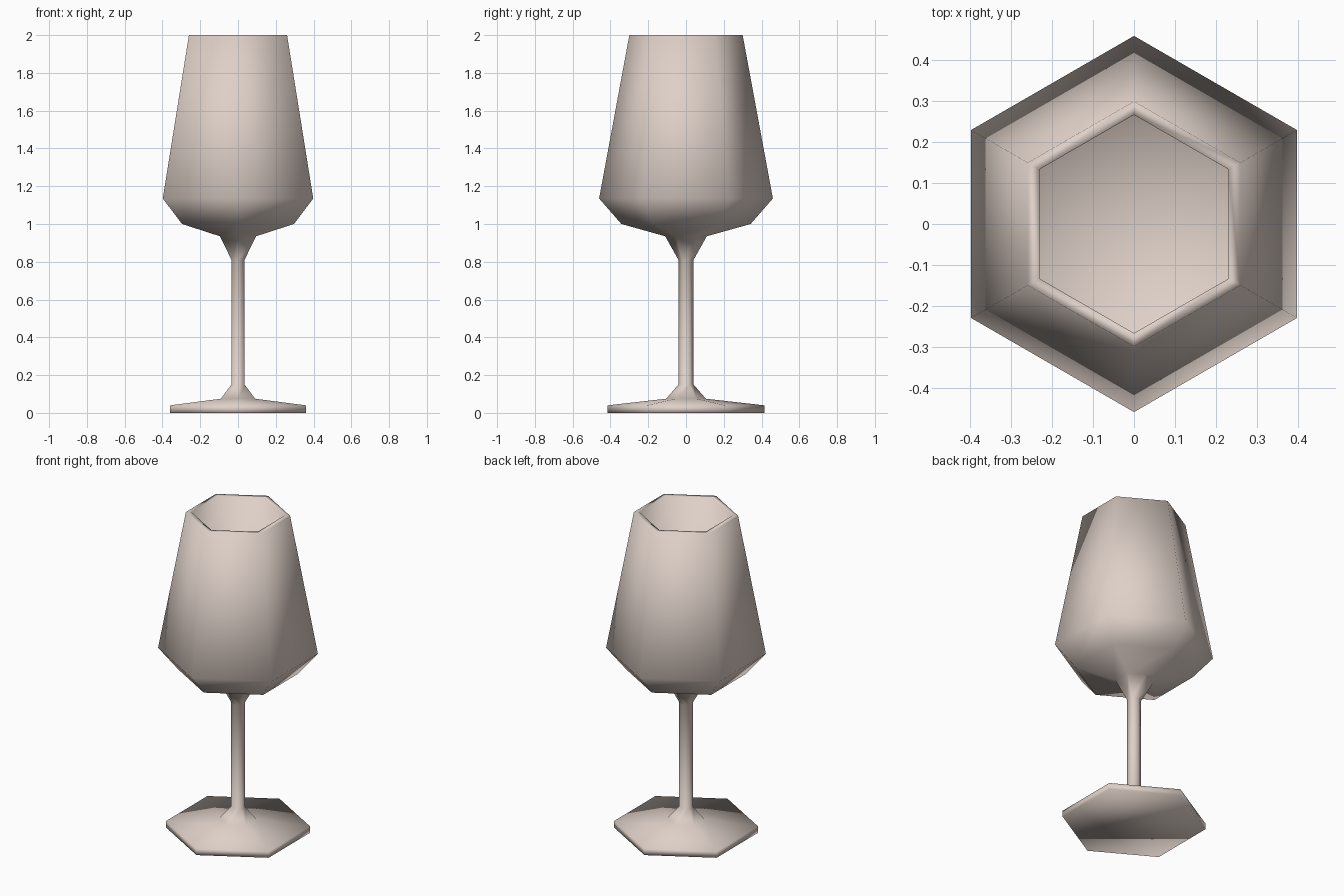
import bpy, bmesh, math

if "Cube" in bpy.data.objects:
    bpy.data.objects.remove(bpy.data.objects["Cube"])

SIDES = 6

# Glass colour
mat = bpy.data.materials.new("pale_beige_glass")
mat.diffuse_color = (0.73, 0.63, 0.575, 1)
mat.use_nodes = True
mat.node_tree.nodes["Principled BSDF"].inputs["Base Color"].default_value = mat.diffuse_color

# Profile as (corner radius, height): foot, stem, bowl outside, rim, bowl inside
profile = [
    (0.415, 0.0), (0.415, 0.04), (0.105, 0.075), (0.04, 0.15),
    (0.04, 0.81), (0.11, 0.935), (0.342, 1.0), (0.46, 1.135), (0.30, 2.0),
    (0.267, 2.0), (0.425, 1.145), (0.325, 1.035), (0.10, 0.97),
]


def ring(bm, radius, z):
    # Hexagon with corners on the y axis
    return [bm.verts.new((radius * math.sin(2 * math.pi * i / SIDES),
                          -radius * math.cos(2 * math.pi * i / SIDES), z))
            for i in range(SIDES)]


# One continuous six-sided goblet
bm = bmesh.new()
rings = [ring(bm, r, z) for r, z in profile]
for low, high in zip(rings, rings[1:]):
    for i in range(SIDES):
        j = (i + 1) % SIDES
        bm.faces.new((low[i], low[j], high[j], high[i]))
bm.faces.new(rings[0][::-1])   # underside of the foot
bm.faces.new(rings[-1])        # floor of the bowl
bmesh.ops.recalc_face_normals(bm, faces=bm.faces)
for f in bm.faces:
    f.smooth = True

mesh = bpy.data.meshes.new("wine_glass")
bm.to_mesh(mesh)
bm.free()
mesh.materials.append(mat)
glass = bpy.data.objects.new("wine_glass", mesh)
bpy.context.collection.objects.link(glass)
